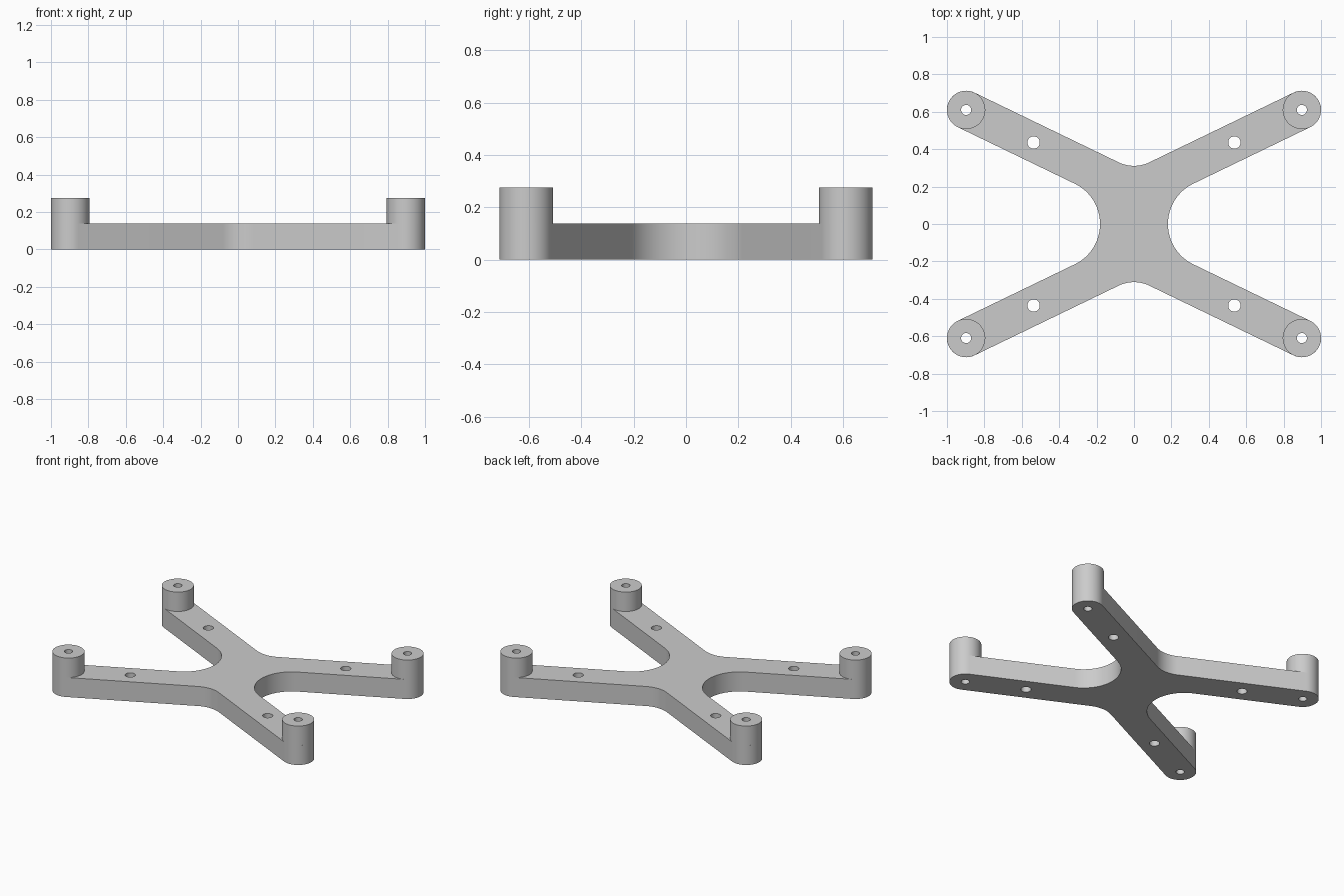
import bpy
import bmesh
from math import radians, sin, cos, tan, pi

cube = bpy.data.objects.get("Cube")
if cube:
    bpy.data.objects.remove(cube, do_unlink=True)

POST_X, POST_Y, POST_R = 0.8975, 0.61, 0.1025
ARM_TOP, POST_TOP = 0.138, 0.275
POST_HOLE_R, ARM_HOLE_R = 0.027, 0.033
ARM_HOLE_X = 0.537
ANGLE = radians(25.8)
SIDE_R, END_R = 0.239, 0.19   # fillets between the arms

grey = bpy.data.materials.new("plain grey")
grey.use_nodes = True
grey.diffuse_color = (0.6, 0.6, 0.6, 1)
grey.node_tree.nodes["Principled BSDF"].inputs["Base Color"].default_value = (0.6, 0.6, 0.6, 1)


def arc(cx, cy, r, start, end, steps):
    angles = [start + (end - start) * i / steps for i in range(steps + 1)]
    return [(cx + r * cos(a), cy + r * sin(a)) for a in angles]


def circle(cx, cy, r, steps):
    return arc(cx, cy, r, 0, 2 * pi, steps)[:-1]


def plate(name, loops, bottom, top):
    """Extrude closed loops into a solid; inner loops become through holes."""
    curve = bpy.data.curves.new(name, "CURVE")
    curve.dimensions = "2D"
    curve.fill_mode = "BOTH"
    curve.extrude = (top - bottom) / 2
    for loop in loops:
        spline = curve.splines.new("POLY")
        spline.points.add(len(loop) - 1)
        for point, (x, y) in zip(spline.points, loop):
            point.co = (x, y, 0, 1)
        spline.use_cyclic_u = True
    obj = bpy.data.objects.new(name, curve)
    bpy.context.collection.objects.link(obj)
    bpy.ops.object.select_all(action="DESELECT")
    obj.select_set(True)
    bpy.context.view_layer.objects.active = obj
    bpy.ops.object.convert(target="MESH")
    obj = bpy.context.object
    # Weld caps to walls and set the part at its height
    bm = bmesh.new()
    bm.from_mesh(obj.data)
    bmesh.ops.remove_doubles(bm, verts=bm.verts, dist=0.0001)
    bmesh.ops.translate(bm, verts=bm.verts, vec=(0, 0, (top + bottom) / 2))
    bmesh.ops.recalc_face_normals(bm, faces=bm.faces)
    bm.to_mesh(obj.data)
    bm.free()
    obj.data.materials.clear()
    obj.data.materials.append(grey)
    bpy.ops.object.shade_smooth_by_angle(angle=radians(30))
    return obj


# Fillet centres, tangent to the straight edges of the arm
low_x = POST_X - (POST_Y - POST_R / cos(ANGLE)) / tan(ANGLE)
side_x = low_x + SIDE_R / sin(ANGLE)
high_y = POST_Y + POST_R / cos(ANGLE) - POST_X * tan(ANGLE)
end_y = high_y + END_R / cos(ANGLE)

# One quarter of the cross outline, mirrored to all four
quarter = arc(side_x, 0, SIDE_R, pi, pi / 2 + ANGLE, 12)
quarter += arc(POST_X, POST_Y, POST_R, ANGLE - pi / 2, ANGLE + pi / 2, 24)
quarter += arc(0, end_y, END_R, ANGLE - pi / 2, -pi / 2, 8)
outline = quarter[:-1]
outline += [(-x, y) for x, y in reversed(quarter)][:-1]
outline += [(-x, -y) for x, y in quarter][:-1]
outline += [(x, -y) for x, y in reversed(quarter)][:-1]

corners = [(sx, sy) for sx in (1, -1) for sy in (1, -1)]
arm_hole_y = POST_Y - (POST_X - ARM_HOLE_X) * tan(ANGLE)

# Cross-shaped frame with its through holes
loops = [outline]
for sx, sy in corners:
    loops.append(circle(sx * POST_X, sy * POST_Y, POST_HOLE_R, 24))
    loops.append(circle(sx * ARM_HOLE_X, sy * arm_hole_y, ARM_HOLE_R, 24))
plate("cross_frame", loops, 0, ARM_TOP)

# Raised post on the end of each arm
for sx, sy in corners:
    name = ("back" if sy > 0 else "front") + ("_left" if sx > 0 else "_right") + "_post"
    cx, cy = sx * POST_X, sy * POST_Y
    plate(name, [circle(cx, cy, POST_R, 48), circle(cx, cy, POST_HOLE_R, 24)], ARM_TOP, POST_TOP)
